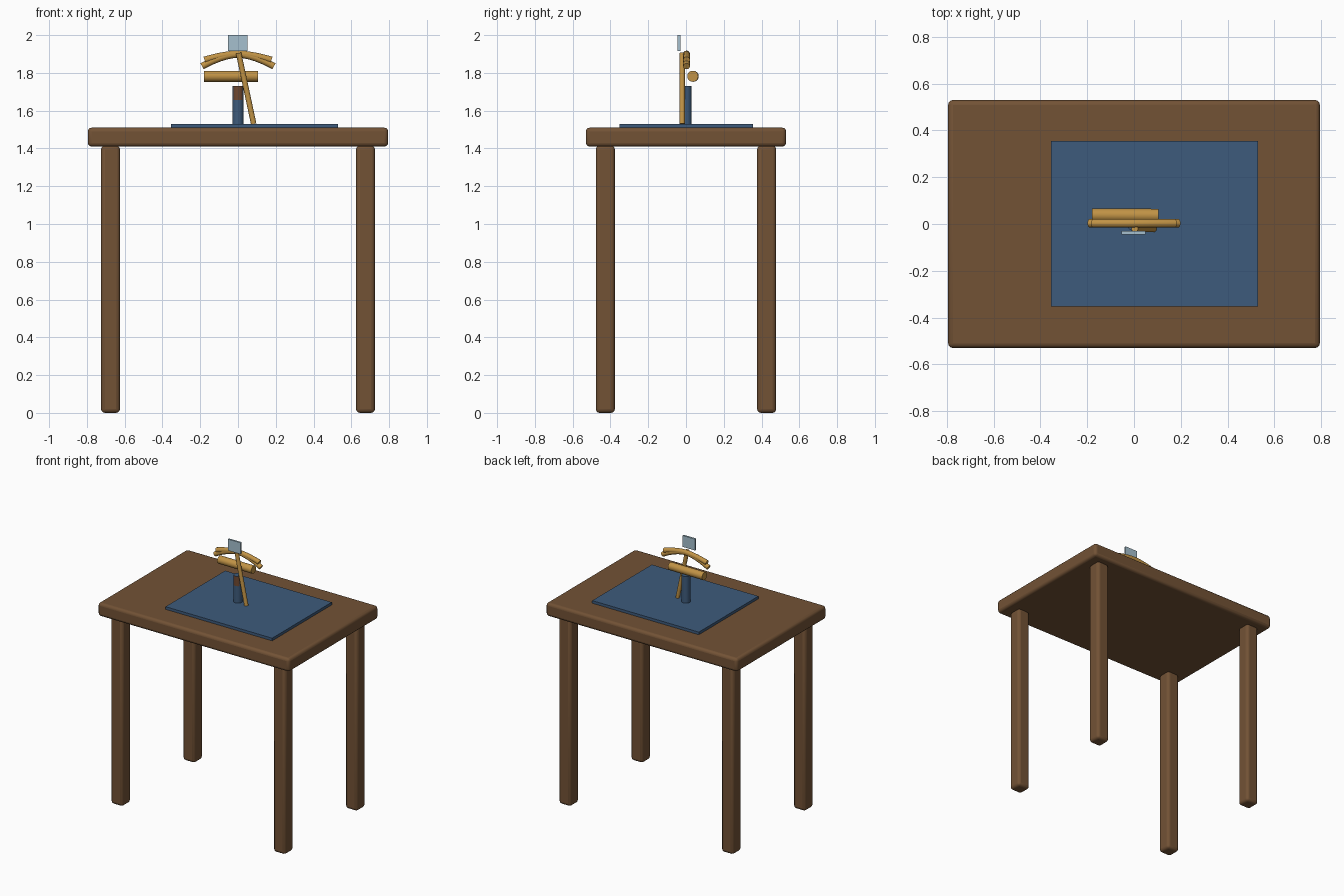
import bpy, bmesh, math
from mathutils import Vector

if "Cube" in bpy.data.objects:
    bpy.data.objects.remove(bpy.data.objects["Cube"])


def material(name, rgb):
    m = bpy.data.materials.new(name)
    m.diffuse_color = (*rgb, 1)
    m.use_nodes = True
    m.node_tree.nodes["Principled BSDF"].inputs["Base Color"].default_value = m.diffuse_color
    return m


WOOD = material("brown_wood", (0.17, 0.085, 0.036))
BLUE = material("denim_blue", (0.048, 0.105, 0.20))
GOLD = material("golden_wood", (0.53, 0.29, 0.06))
GLASS = material("pale_glass", (0.38, 0.53, 0.62))
RUST = material("rust_brown", (0.16, 0.065, 0.03))


def smooth(obj):
    bpy.ops.object.select_all(action='DESELECT')
    obj.select_set(True)
    bpy.context.view_layer.objects.active = obj
    bpy.ops.object.shade_smooth_by_angle(angle=math.radians(35))


def box(name, lo, hi, mat, bevel=0):
    lo, hi = Vector(lo), Vector(hi)
    bpy.ops.mesh.primitive_cube_add(size=1, location=(lo + hi) / 2)
    obj = bpy.context.object
    obj.name = name
    for v in obj.data.vertices:
        v.co = [c * s for c, s in zip(v.co, hi - lo)]
    obj.data.materials.append(mat)
    if bevel:
        mod = obj.modifiers.new("rounded_edges", 'BEVEL')
        mod.width, mod.segments = bevel, 3
        smooth(obj)
    return obj


def rod(name, a, b, radius, mat):
    a, b = Vector(a), Vector(b)
    bpy.ops.mesh.primitive_cylinder_add(vertices=32, radius=radius,
                                        depth=(b - a).length, location=(a + b) / 2)
    obj = bpy.context.object
    obj.name = name
    obj.rotation_euler = (b - a).to_track_quat('Z', 'Y').to_euler()
    obj.data.materials.append(mat)
    smooth(obj)
    return obj


def bow(name, half, z_end, z_mid, radius, mat, steps=12):
    # Round bar swept along a shallow arch
    bm = bmesh.new()
    rings = []
    for i in range(steps + 1):
        t = 2 * i / steps - 1
        mid = Vector((half * t, 0.003, z_mid + (z_end - z_mid) * abs(t) ** 1.7))
        slope = (z_end - z_mid) * 1.7 * abs(t) ** 0.7 * (1 if t > 0 else -1) / half
        up = Vector((-slope, 0, 1)).normalized()
        rings.append([bm.verts.new(mid + radius * (up * math.cos(k * math.tau / 16)
                      + Vector((0, 1, 0)) * math.sin(k * math.tau / 16)))
                      for k in range(16)])
    for r, s in zip(rings, rings[1:]):
        for k in range(16):
            bm.faces.new((r[k], r[k - 1], s[k - 1], s[k]))
    bm.faces.new(rings[0])
    bm.faces.new(rings[-1][::-1])
    bmesh.ops.recalc_face_normals(bm, faces=bm.faces)
    mesh = bpy.data.meshes.new(name)
    bm.to_mesh(mesh)
    bm.free()
    obj = bpy.data.objects.new(name, mesh)
    bpy.context.collection.objects.link(obj)
    mesh.materials.append(mat)
    smooth(obj)


# Table
box("table_top", (-0.795, -0.53, 1.41), (0.795, 0.53, 1.51), WOOD, 0.02)
for sx, side in ((-1, "left"), (1, "right")):
    for sy, end in ((-1, "front"), (1, "back")):
        x, y = sx * 0.675, sy * 0.427
        box(f"{end}_{side}_leg", (x - 0.05, y - 0.05, 0), (x + 0.05, y + 0.05, 1.415),
            WOOD, 0.02)

# Cloth mat lying on the table
box("mat", (-0.355, -0.352, 1.508), (0.53, 0.355, 1.53), BLUE)

# Standing post, with a rust coloured upper back
post = rod("post", (0, 0, 1.525), (0, 0, 1.73), 0.03, BLUE)
post.data.materials.append(RUST)
bm = bmesh.new()
bm.from_mesh(post.data)
bmesh.ops.bisect_plane(bm, geom=bm.verts[:] + bm.edges[:] + bm.faces[:],
                       plane_co=(0, 0, 0.03), plane_no=(0, 0, 1))
for f in bm.faces:
    c = f.calc_center_median()
    if c.z > 0.03 and abs(f.normal.z) < 0.5 and f.normal.y > 0.5:
        f.material_index = 1
bm.to_mesh(post.data)
bm.free()

# Golden wooden pieces above the post
rod("rolling_bar", (-0.18, 0.038, 1.782), (0.105, 0.036, 1.782), 0.029, GOLD)
rod("leaning_stick", (0.003, -0.02, 1.905), (0.083, -0.02, 1.53), 0.0145, GOLD)
bow("upper_bow", 0.177, 1.868, 1.900, 0.018, GOLD)
bow("lower_bow", 0.190, 1.835, 1.898, 0.018, GOLD)

# Small pale pane at the top
box("pane", (-0.053, -0.044, 1.915), (0.05, -0.03, 2.0), GLASS)
